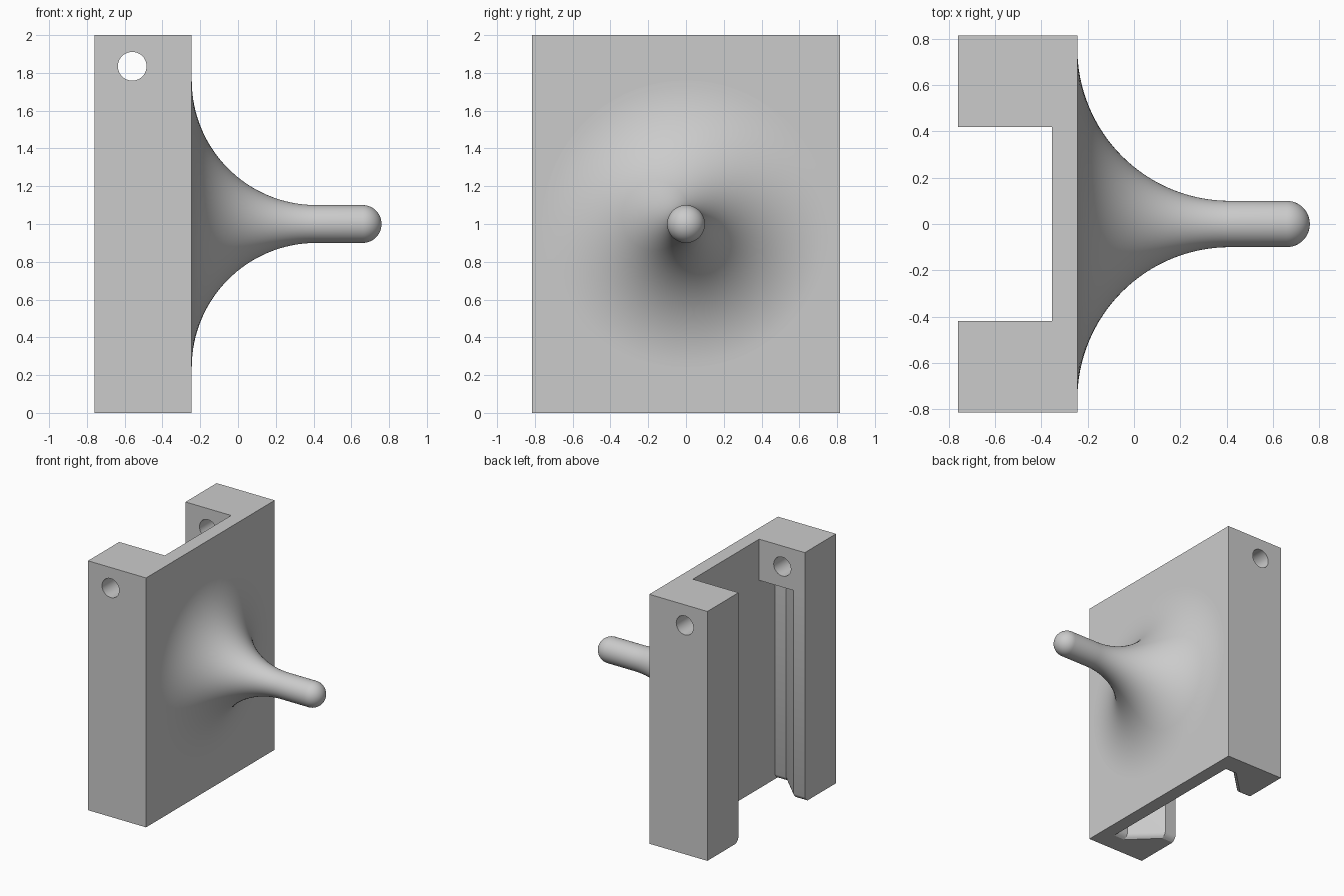
import bpy, bmesh, math
from mathutils import Matrix

if "Cube" in bpy.data.objects:
    bpy.data.objects.remove(bpy.data.objects["Cube"], do_unlink=True)

grey = bpy.data.materials.new("light_grey")
grey.use_nodes = True
colour = (0.6, 0.6, 0.6, 1)
grey.diffuse_color = colour
grey.node_tree.nodes["Principled BSDF"].inputs["Base Color"].default_value = colour


def make_object(name, bm):
    bmesh.ops.recalc_face_normals(bm, faces=bm.faces)
    mesh = bpy.data.meshes.new(name)
    bm.to_mesh(mesh)
    bm.free()
    obj = bpy.data.objects.new(name, mesh)
    bpy.context.collection.objects.link(obj)
    return obj


def box(name, x0, x1, half_y, z0, z1):
    bm = bmesh.new()
    size = Matrix.Diagonal((x1 - x0, 2 * half_y, z1 - z0, 1))
    centre = Matrix.Translation(((x0 + x1) / 2, 0, (z0 + z1) / 2))
    bmesh.ops.create_cube(bm, size=1, matrix=centre @ size)
    return make_object(name, bm)


def loft(name, rings):
    bm = bmesh.new()
    loops = [[bm.verts.new(p) for p in ring] for ring in rings]
    n = len(loops[0])
    for a, b in zip(loops, loops[1:]):
        for i in range(n):
            j = (i + 1) % n
            bm.faces.new((a[i], a[j], b[j], b[i]))
    bm.faces.new(loops[0])
    bm.faces.new(loops[-1])
    return make_object(name, bm)


def cut(target, cutter):
    mod = target.modifiers.new("cut", "BOOLEAN")
    mod.operation = "DIFFERENCE"
    mod.solver = "EXACT"
    mod.object = cutter
    bpy.context.view_layer.objects.active = target
    bpy.ops.object.modifier_apply(modifier=mod.name)
    bpy.data.objects.remove(cutter, do_unlink=True)


def finish(obj, angle):
    obj.data.materials.clear()
    obj.data.materials.append(grey)
    bpy.ops.object.select_all(action="DESELECT")
    obj.select_set(True)
    bpy.context.view_layer.objects.active = obj
    bpy.ops.object.shade_smooth_by_angle(angle=math.radians(angle))


BACK, FRONT, FLOOR = -0.76, -0.245, -0.355
NECK = 0.42

# Mounting block with a straight channel open at the back
block = box("mounting_block", BACK, FRONT, 0.815, 0, 2)
cut(block, box("channel_cutter", BACK - 0.1, FLOOR, NECK, -0.1, 2.1))

# Dovetail undercut, stopped below the top and slightly flared at the bottom
half = [(FLOOR, 0.62), (-0.455, 0.62), (-0.66, NECK), (BACK - 0.1, NECK)]


def dovetail(z, flare):
    side = [(x, y + flare, z) for x, y in half]
    return side + [(x, -y, z) for x, y, z in reversed(side)]


levels = [(-0.05, 0.035), (0, 0.035), (0.01, 0.02), (0.022, 0.008), (0.04, 0), (1.67, 0)]
cut(block, loft("dovetail_cutter", [dovetail(z, f) for z, f in levels]))

# Cross pin hole through both arms
bm = bmesh.new()
bmesh.ops.create_cone(bm, cap_ends=True, segments=48, radius1=0.076, radius2=0.076, depth=2,
                      matrix=Matrix.Translation((-0.56, 0, 1.835)) @ Matrix.Rotation(math.pi / 2, 4, "X"))
cut(block, make_object("pin_hole_cutter", bm))
finish(block, 25)

# Trumpet-shaped peg: flared arc, straight shaft, rounded tip
R, ROD = 0.66, 0.1
profile = [(FRONT - 0.02, ROD + R)]
for i in range(33):
    a = math.pi / 2 * i / 32
    profile.append((FRONT + R * (1 - math.cos(a)), ROD + R * (1 - math.sin(a))))
for i in range(12):
    a = math.pi / 2 * i / 12
    profile.append((0.66 + ROD * math.sin(a), ROD * math.cos(a)))
profile.append((0.66 + ROD, 0.002))

SEG = 72
rings = [[(x, r * math.cos(2 * math.pi * k / SEG), 1 + r * math.sin(2 * math.pi * k / SEG))
          for k in range(SEG)] for x, r in profile]
finish(loft("flared_peg", rings), 40)
